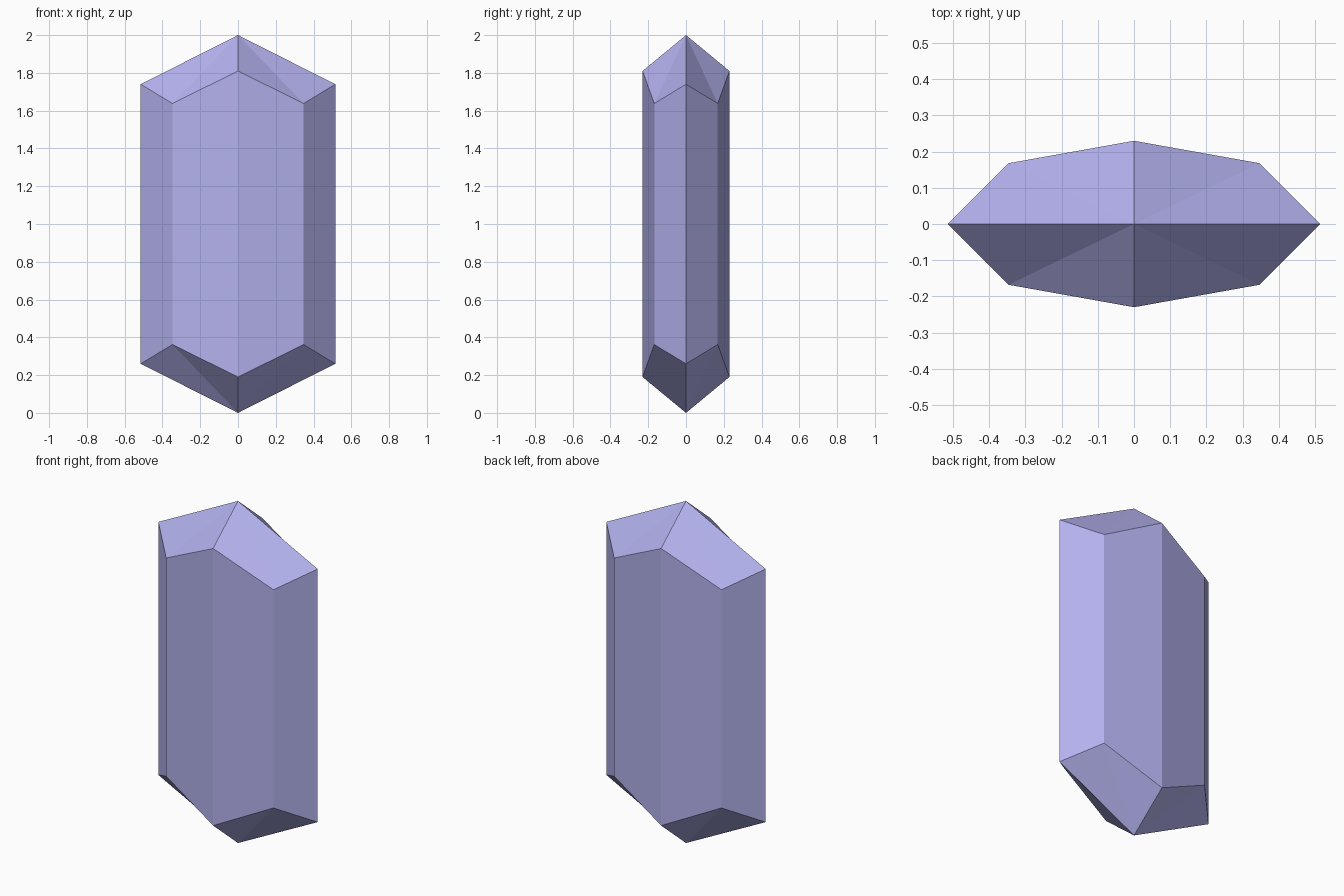
import bpy, bmesh

if "Cube" in bpy.data.objects:
    bpy.data.objects.remove(bpy.data.objects["Cube"])

# Quarter outline of the crystal: x, y, height of the bevel edge below the tip
SIDE, CORNER, FRONT = (0.515, 0, 0.26), (0.347, 0.168, 0.362), (0, 0.23, 0.19)
HEIGHT = 2.0


def mirrored(p, sx, sy):
    return (p[0] * sx, p[1] * sy, p[2])


# Eight points counter-clockwise around the crystal
outline = [SIDE, CORNER, FRONT, mirrored(CORNER, -1, 1),
           mirrored(SIDE, -1, 1), mirrored(CORNER, -1, -1),
           mirrored(FRONT, 1, -1), mirrored(CORNER, 1, -1)]

bm = bmesh.new()
low = [bm.verts.new(p) for p in outline]
high = [bm.verts.new((x, y, HEIGHT - z)) for x, y, z in outline]
bottom_tip = bm.verts.new((0, 0, 0))
top_tip = bm.verts.new((0, 0, HEIGHT))

# Long side facets and the pointed ends
for i in range(8):
    j = (i + 1) % 8
    bm.faces.new((low[i], low[j], high[j], high[i]))
    bm.faces.new((high[i], high[j], top_tip))
    bm.faces.new((low[j], low[i], bottom_tip))

mesh = bpy.data.meshes.new("crystal")
bm.to_mesh(mesh)
bm.free()
crystal = bpy.data.objects.new("crystal", mesh)
bpy.context.collection.objects.link(crystal)

# Violet-blue colour
violet = bpy.data.materials.new("violet_crystal")
violet.diffuse_color = (0.45, 0.44, 0.85, 1)
violet.use_nodes = True
violet.node_tree.nodes["Principled BSDF"].inputs["Base Color"].default_value = violet.diffuse_color
mesh.materials.append(violet)
